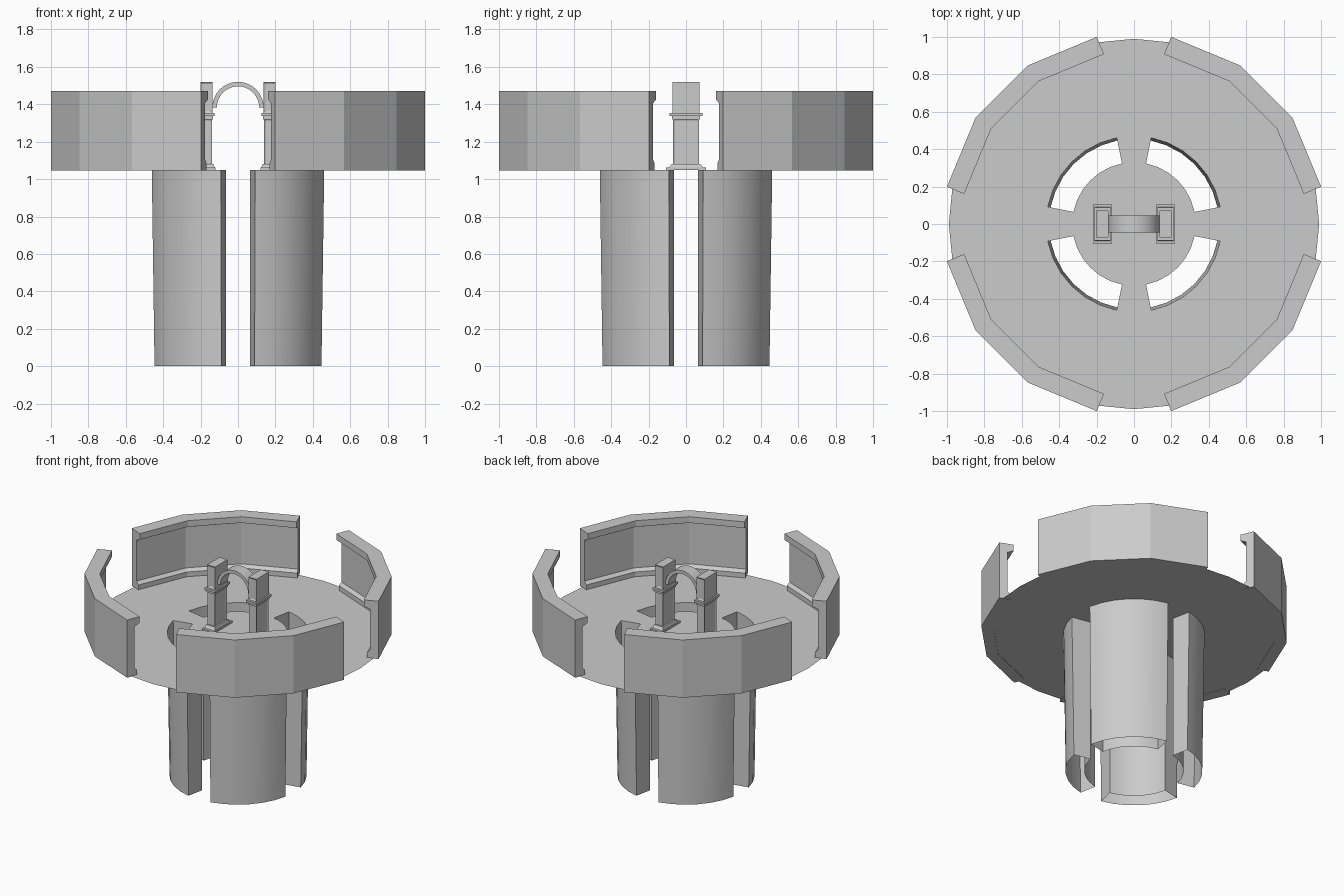
import bpy, bmesh
from math import cos, sin, pi, radians

if "Cube" in bpy.data.objects:
    bpy.data.objects.remove(bpy.data.objects["Cube"])

STEP = 2 * pi / 32      # angular step of the round parts
FLOOR = 1.05


def polar(r, a, z):
    return (r * cos(a), r * sin(a), z)


def finish(name, bm, normals=True, smooth=False):
    bmesh.ops.remove_doubles(bm, verts=bm.verts, dist=1e-5)
    if normals:
        bmesh.ops.recalc_face_normals(bm, faces=bm.faces)
    me = bpy.data.meshes.new(name)
    bm.to_mesh(me)
    bm.free()
    ob = bpy.data.objects.new(name, me)
    bpy.context.collection.objects.link(ob)
    if smooth:
        bpy.ops.object.select_all(action='DESELECT')
        ob.select_set(True)
        bpy.context.view_layer.objects.active = ob
        bpy.ops.object.shade_smooth_by_angle(angle=radians(30))
    return ob


def quad(bm, pts):
    return bm.faces.new([bm.verts.new(p) for p in pts])


# Floor: thin round sheet with four ring-sector holes over the legs
bm = bmesh.new()
for i in range(32):
    a, b = i * STEP, (i + 1) * STEP
    quad(bm, [(0, 0, FLOOR), polar(.33, a, FLOOR), polar(.33, b, FLOOR)])
    if i % 8 in (0, 7):
        quad(bm, [polar(.33, a, FLOOR), polar(.47, a, FLOOR),
                  polar(.47, b, FLOOR), polar(.33, b, FLOOR)])
    quad(bm, [polar(.47, a, FLOOR), polar(.99, a, FLOOR),
              polar(.99, b, FLOOR), polar(.47, b, FLOOR)])
finish("floor_disc", bm, normals=False)

# Legs: open hollow shafts under the holes, slightly tapered outside
for q in range(4):
    bm = bmesh.new()
    angs = [(q * 8 + k) * STEP for k in range(1, 8)]
    loop = [(.47, .455, a) for a in angs] + [(.33, .33, a) for a in reversed(angs)]
    for (t0, b0, a0), (t1, b1, a1) in zip(loop, loop[1:] + loop[:1]):
        quad(bm, [polar(b0, a0, 0), polar(b1, a1, 0),
                  polar(t1, a1, FLOOR), polar(t0, a0, FLOOR)])
    finish(f"hollow_leg_{q + 1}", bm, smooth=True)

# Parapet walls: profile (inward depth, height) swept along three flat facets
PROFILE = [(0, 1.047), (.08, 1.047), (.08, 1.085), (.058, 1.105),
           (.058, 1.405), (.10, 1.425), (.10, 1.47), (0, 1.47)]
HALF = pi / 16
for q in range(4):
    bm = bmesh.new()
    rings = []
    for k in range(4):
        a = q * pi / 2 + HALF * (1 + 2 * k)
        na = a + HALF if k == 0 else a - HALF if k == 3 else a
        s = 1 if k in (0, 3) else 1 / cos(HALF)
        rings.append([bm.verts.new((1.02 * cos(a) - d * s * cos(na),
                                    1.02 * sin(a) - d * s * sin(na), z))
                      for d, z in PROFILE])
    n = len(PROFILE)
    for r0, r1 in zip(rings, rings[1:]):
        for j in range(n):
            bm.faces.new([r0[j], r0[(j + 1) % n], r1[(j + 1) % n], r1[j]])
    bm.faces.new(rings[0])
    bm.faces.new(rings[-1])
    finish(f"parapet_wall_{q + 1}", bm)


def block(name, cx, hx, hy, z0, z1, top=1.0, panels=""):
    """Box with optional taper and sunken panels on the x and/or y sides."""
    bm = bmesh.new()
    bmesh.ops.create_cube(bm, size=2)
    for v in bm.verts:
        t = top if v.co.z > 0 else 1
        v.co = (cx + v.co.x * hx * t, v.co.y * hy * t,
                z1 if v.co.z > 0 else z0)
    bm.normal_update()
    sides = [f for f in bm.faces
             if ("x" in panels and abs(f.normal.x) > .9)
             or ("y" in panels and abs(f.normal.y) > .9)]
    if sides:
        bmesh.ops.inset_individual(bm, faces=sides, thickness=.016, depth=-.006)
    return finish(name, bm)


# Gateway piers: stepped base, panelled shaft, impost, upper block
for side, cx in (("left", -.168), ("right", .168)):
    block(side + "_pier_plinth", cx, .049, .108, FLOOR, 1.062)
    block(side + "_pier_base", cx, .043, .09, 1.062, 1.082, top=.85)
    block(side + "_pier_shaft", cx, .030, .07, 1.07, 1.325, panels="xy")
    block(side + "_pier_neck", cx, .034, .076, 1.32, 1.338)
    block(side + "_pier_impost", cx, .043, .088, 1.338, 1.354)
    block(side + "_pier_upper", cx, .032, .072, 1.354, 1.52, panels="y")

# Arch between the piers
bm = bmesh.new()
prev = None
for k in range(17):
    a = pi * k / 16
    ring = [bm.verts.new((r * cos(a), y, 1.383 + r * sin(a)))
            for r, y in ((.137, -.045), (.137, .045), (.113, .045), (.113, -.045))]
    if prev:
        for j in range(4):
            bm.faces.new([prev[j], prev[(j + 1) % 4], ring[(j + 1) % 4], ring[j]])
    if k in (0, 16):
        bm.faces.new(ring)
    prev = ring
finish("arch", bm, smooth=True)
